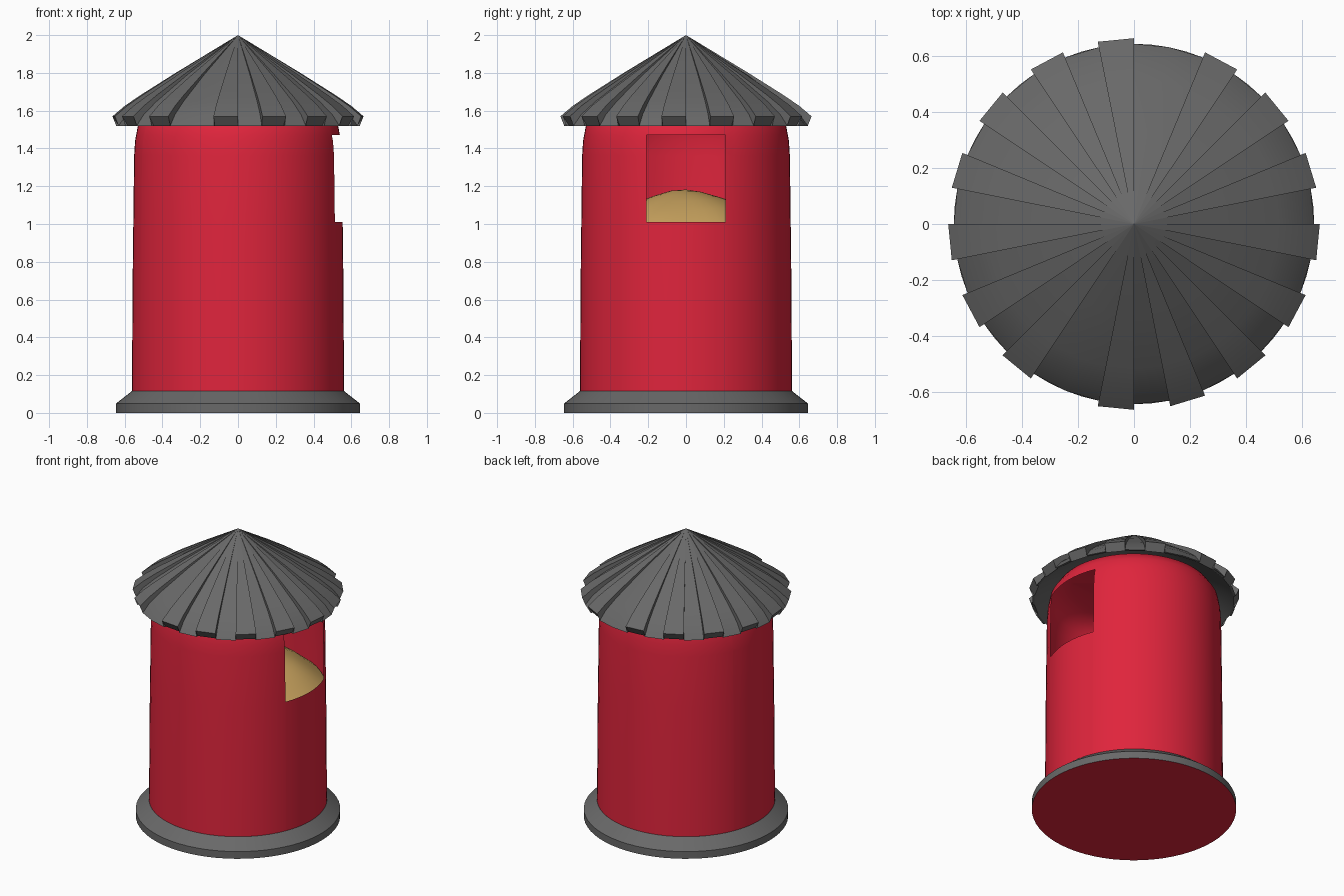
import bpy, bmesh, math
from mathutils import Vector

cube = bpy.data.objects.get("Cube")
if cube:
    bpy.data.objects.remove(cube, do_unlink=True)


def material(name, rgb):
    m = bpy.data.materials.new(name)
    m.use_nodes = True
    m.diffuse_color = (*rgb, 1)
    m.node_tree.nodes["Principled BSDF"].inputs["Base Color"].default_value = (*rgb, 1)
    return m


red = material("barn_red", (0.74, 0.018, 0.045))
grey = material("roof_grey", (0.14, 0.14, 0.14))
tan = material("grain_tan", (0.62, 0.39, 0.12))


def finish(bm, name, mats, angle=35):
    bmesh.ops.remove_doubles(bm, verts=bm.verts, dist=1e-4)
    mesh = bpy.data.meshes.new(name)
    bm.to_mesh(mesh)
    bm.free()
    ob = bpy.data.objects.new(name, mesh)
    bpy.context.collection.objects.link(ob)
    for m in mats:
        mesh.materials.append(m)
    bpy.ops.object.select_all(action="DESELECT")
    ob.select_set(True)
    bpy.context.view_layer.objects.active = ob
    bpy.ops.object.shade_smooth_by_angle(angle=math.radians(angle))
    return ob


def revolve(profile, steps=64, height=None):
    """Spin (radius, z) points around z; height optionally adds to z."""
    bm = bmesh.new()
    rings = []
    for i in range(steps):
        a = math.tau * i / steps
        rings.append([])
        for r, z in profile:
            p = Vector((r * math.cos(a), r * math.sin(a), z))
            if height:
                p.z += height(p)
            rings[-1].append(bm.verts.new(p))
    for i in range(steps):
        a, b = rings[i], rings[(i + 1) % steps]
        for j in range(len(profile) - 1):
            bm.faces.new((a[j], b[j], b[j + 1], a[j + 1]))
    bmesh.ops.remove_doubles(bm, verts=bm.verts, dist=1e-4)
    return bm


# Body: thin drum with a rounded top and a rectangular opening on the left
bm = revolve([(0.562, 0.02), (0.558, 0.7), (0.55, 1.36), (0.545, 1.44),
              (0.53, 1.52), (0.49, 1.58), (0.4, 1.62), (0, 1.64)])
HALF, SILL, HEAD = 0.21, 1.01, 1.47
for co, no in (((0, HALF, 0), (0, 1, 0)), ((0, -HALF, 0), (0, 1, 0)),
               ((0, 0, SILL), (0, 0, 1)), ((0, 0, HEAD), (0, 0, 1))):
    bmesh.ops.bisect_plane(bm, geom=bm.verts[:] + bm.edges[:] + bm.faces[:],
                           plane_co=co, plane_no=no, dist=1e-5)
opening = []
for f in bm.faces:
    c = f.calc_center_median()
    if c.x > 0 and abs(c.y) < HALF and SILL < c.z < HEAD:
        opening.append(f)
bmesh.ops.delete(bm, geom=opening, context="FACES")
finish(bm, "silo_wall", [red])

# Base: sloped ring with a red underside
bm = revolve([(0, 0), (0.645, 0), (0.645, 0.05), (0.562, 0.115), (0.54, 0.115)])
for f in bm.faces:
    f.material_index = int(f.calc_center_median().z < 0.001)
finish(bm, "base_ring", [grey, red])


# Grain: gently uneven heap inside the drum
def ripple(p):
    return 0.008 * math.sin(14 * p.y + 2) * math.cos(9 * p.x)


heap = [(r, 1.175 - 0.8 * r * r) for r in (0.548, 0.45, 0.35, 0.25, 0.17, 0.08, 0)]
finish(revolve(heap, 48, ripple), "grain_heap", [tan], 60)

# Roof: 32 sectors, raised ribs alternating with grooves, two wide gaps
SECTORS = 32
RIB = [(0, 2), (0.33, 1.80), (0.52, 1.68), (0.6, 1.625), (0.665, 1.57), (0.63, 1.52)]
GROOVE = [(0, 2), (0.33, 1.785), (0.52, 1.648), (0.6, 1.58), (0.645, 1.52), (0.63, 1.52)]
UNDER = [(0.63, 1.52), (0.55, 1.575), (0, 1.93)]
ribs = {8 + 2 * k for k in range(7)} | {(23 + 2 * k) % SECTORS for k in range(8)}
bm = bmesh.new()


def point(r, z, i):
    a = math.tau * i / SECTORS
    return bm.verts.new((r * math.cos(a), r * math.sin(a), z))


def strip(low, high, i, k):
    for j in range(len(low) - 1):
        quad = [point(*low[j], i), point(*low[j + 1], i),
                point(*high[j + 1], k), point(*high[j], k)]
        bm.faces.new(quad)


for i in range(SECTORS):
    here = RIB if i in ribs else GROOVE
    after = RIB if (i + 1) % SECTORS in ribs else GROOVE
    strip(here, here, i, i + 1)
    strip(UNDER, UNDER, i, i + 1)
    if here is not after:
        strip(here, after, i + 1, i + 1)
bmesh.ops.remove_doubles(bm, verts=bm.verts, dist=1e-4)
bmesh.ops.dissolve_degenerate(bm, dist=1e-4, edges=bm.edges)
bmesh.ops.recalc_face_normals(bm, faces=bm.faces)
finish(bm, "ribbed_roof", [grey], 30)
